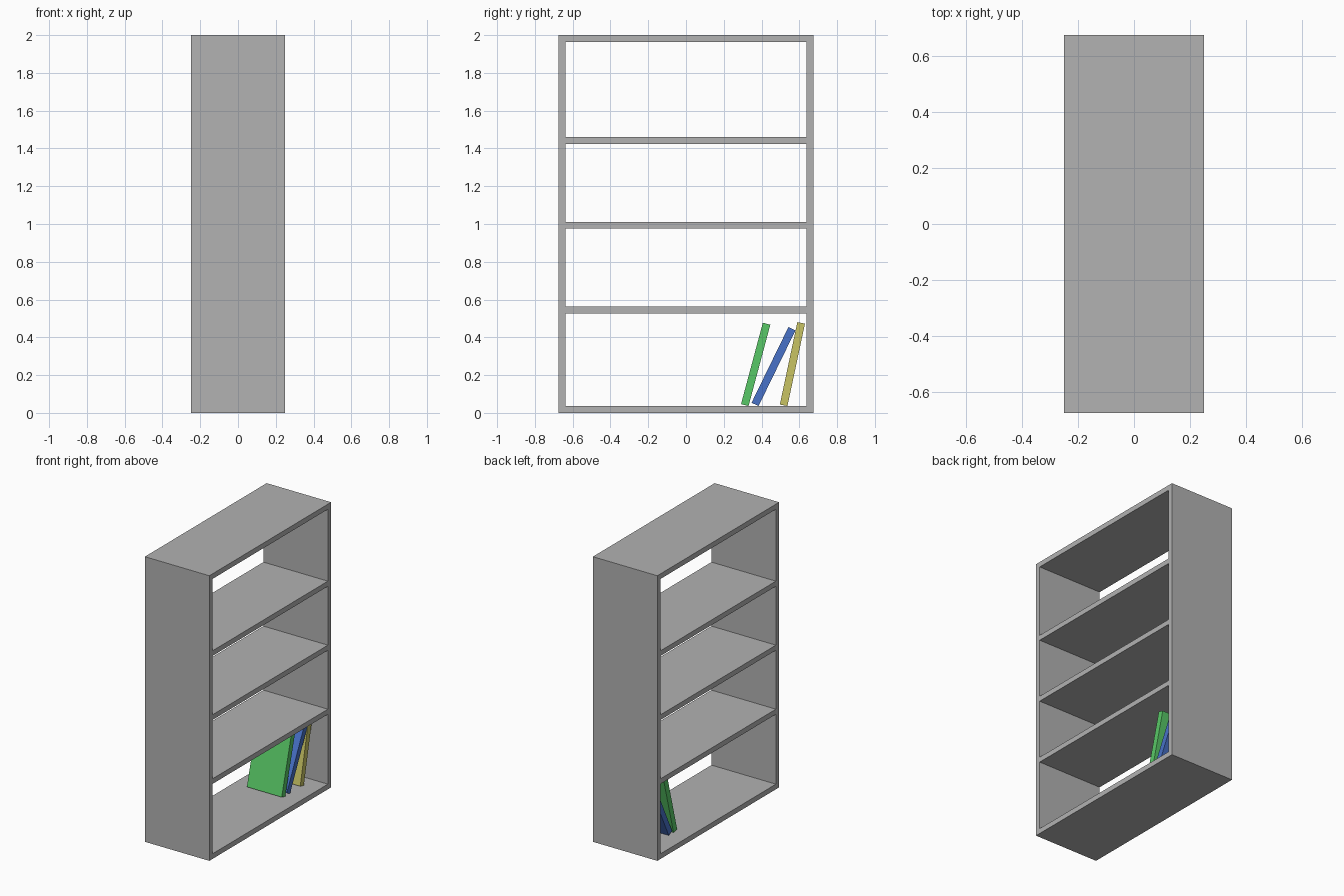
import bpy, bmesh, math
from mathutils import Matrix, Vector

if "Cube" in bpy.data.objects:
    bpy.data.objects.remove(bpy.data.objects["Cube"])


def srgb(hexcode):
    out = []
    for i in (0, 2, 4):
        c = int(hexcode[i:i + 2], 16) / 255
        out.append(c / 12.92 if c <= 0.04045 else ((c + 0.055) / 1.055) ** 2.4)
    return (*out, 1)


def material(name, hexcode):
    m = bpy.data.materials.new(name)
    m.diffuse_color = srgb(hexcode)
    m.use_nodes = True
    m.node_tree.nodes["Principled BSDF"].inputs["Base Color"].default_value = m.diffuse_color
    return m


def box(name, lo, hi, mat, transform=None):
    lo, hi = Vector(lo), Vector(hi)
    bm = bmesh.new()
    bmesh.ops.create_cube(bm, size=1)
    bm.transform(Matrix.Translation((lo + hi) / 2) @ Matrix.Diagonal((*(hi - lo), 1)))
    mesh = bpy.data.meshes.new(name)
    bm.to_mesh(mesh)
    bm.free()
    mesh.materials.append(mat)
    ob = bpy.data.objects.new(name, mesh)
    if transform:
        ob.matrix_world = transform
    bpy.context.collection.objects.link(ob)


grey = material("grey", "b2b2b2")
D, W, T, H = 0.25, 0.675, 0.036, 2.0  # half depth, half width, board, height
IN = W - T

# Side panels
box("left_side", (-D, -W, 0), (D, -IN, H), grey)
box("right_side", (-D, IN, 0), (D, W, H), grey)

# Bottom, shelves and top, open at both faces
for name, z in (("bottom_board", 0), ("lower_shelf", 0.526), ("middle_shelf", 0.975),
                ("upper_shelf", 1.424), ("top_board", H - T)):
    box(name, (-D, -IN, z), (D, IN, z + T), grey)

# Leaning books, each pivoting on its lower outer edge
for name, hexcode, y, lean in (("green", "59c967", 0.331, 15),
                               ("blue", "4872c9", 0.384, 26),
                               ("yellow", "c8c364", 0.537, 12)):
    pose = Matrix.Translation((0, y, T)) @ Matrix.Rotation(math.radians(-lean), 4, 'X')
    box(name + "_book", (-0.135, -0.041, 0), (0.135, 0, 0.446), material(name, hexcode), pose)
